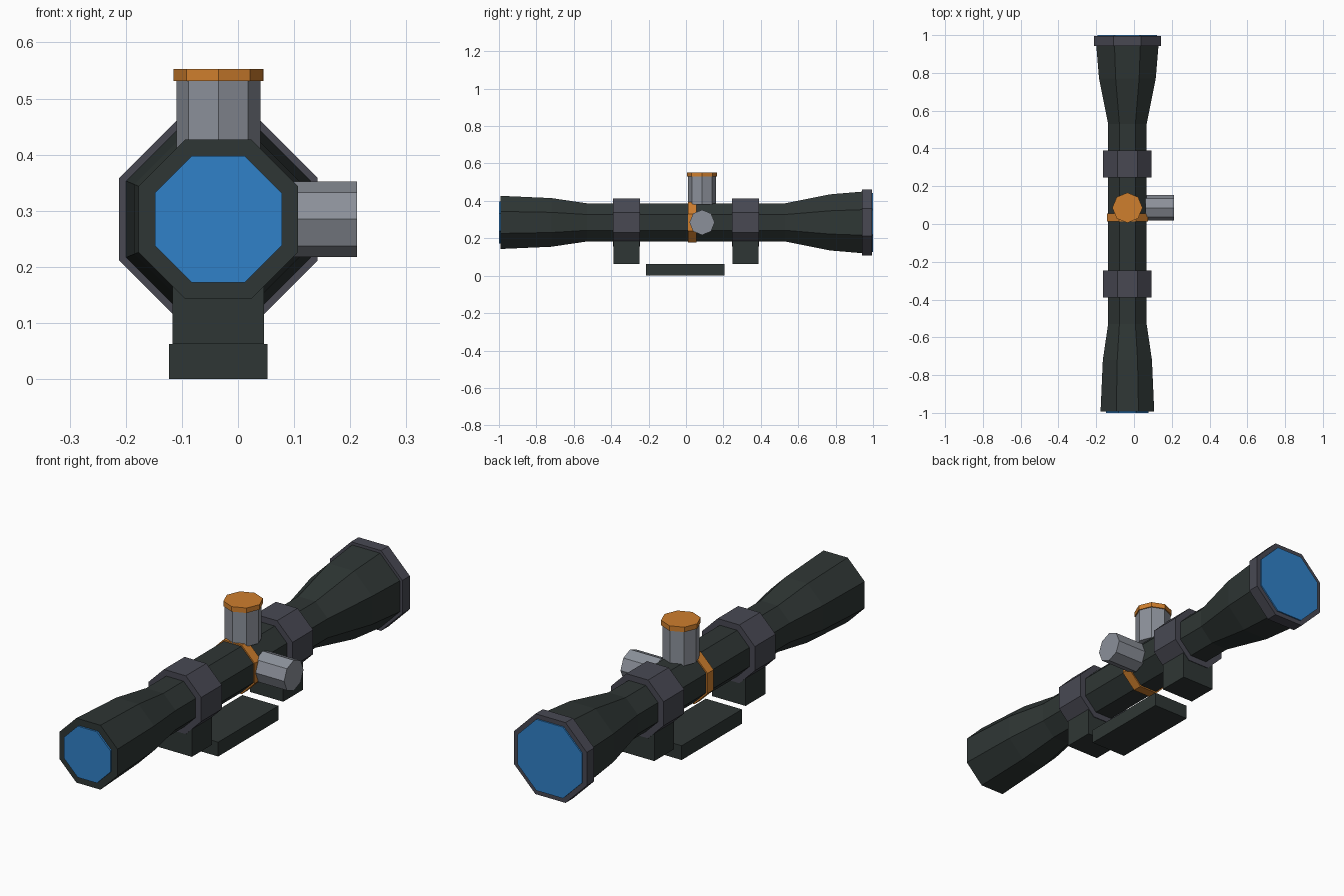
import bpy, bmesh
from math import pi, cos, sin
from mathutils import Vector

if "Cube" in bpy.data.objects:
    bpy.data.objects.remove(bpy.data.objects["Cube"], do_unlink=True)

AXIS_X, AXIS_Z = -0.035, 0.285   # optical axis
KNOB_Y = 0.086                   # both adjustment knobs sit here


def material(name, rgb):
    m = bpy.data.materials.new(name)
    m.use_nodes = True
    color = (*rgb, 1.0)
    m.diffuse_color = color
    m.node_tree.nodes["Principled BSDF"].inputs["Base Color"].default_value = color
    return m


DARK = material("dark_green_grey", (0.028, 0.037, 0.035))
RING = material("slate_grey", (0.065, 0.066, 0.086))
METAL = material("light_metal", (0.26, 0.28, 0.32))
ORANGE = material("orange", (0.62, 0.21, 0.027))
GLASS = material("blue_glass", (0.03, 0.22, 0.58))


def finish(name, bm, mat):
    bmesh.ops.recalc_face_normals(bm, faces=bm.faces)
    mesh = bpy.data.meshes.new(name)
    bm.to_mesh(mesh)
    bm.free()
    mesh.materials.append(mat)
    obj = bpy.data.objects.new(name, mesh)
    bpy.context.collection.objects.link(obj)
    return obj


def lathe(name, profile, mat, axis="Y", center=(AXIS_X, 0, AXIS_Z), flats=True):
    """Eight-sided solid from (position, size) pairs along an axis.
    With flats, size is the distance to the flats; otherwise to the corners."""
    bm = bmesh.new()
    turn = pi / 8 if flats else 0
    grow = 1 / cos(pi / 8) if flats else 1
    loops = []
    for pos, size in profile:
        loop = []
        for i in range(8):
            a = i * pi / 4 + turn
            u, v = size * grow * cos(a), size * grow * sin(a)
            co = {"X": (pos, u, v), "Y": (u, pos, v), "Z": (u, v, pos)}[axis]
            loop.append(bm.verts.new(Vector(co) + Vector(center)))
        loops.append(loop)
    for a, b in zip(loops, loops[1:]):
        for i in range(8):
            j = (i + 1) % 8
            bm.faces.new((a[i], a[j], b[j], b[i]))
    bm.faces.new(loops[0])
    bm.faces.new(loops[-1])
    return finish(name, bm, mat)


def box(name, center, size, mat):
    bm = bmesh.new()
    bmesh.ops.create_cube(bm, size=1)
    bmesh.ops.scale(bm, vec=size, verts=bm.verts)
    bmesh.ops.translate(bm, vec=center, verts=bm.verts)
    return finish(name, bm, mat)


# Main tube with flared eyepiece (front) and objective bell (back)
lathe("scope_tube", [(-0.992, 0.142), (-0.72, 0.13), (-0.53, 0.102),
                     (0.53, 0.102), (0.77, 0.15), (0.96, 0.166)], DARK)
lathe("objective_rim", [(0.942, 0.177), (0.994, 0.177)], RING)

# Lenses, slightly proud of the ends
lathe("eyepiece_lens", [(-1.0, 0.113), (-0.991, 0.113)], GLASS)
lathe("objective_lens", [(0.993, 0.157), (1.0, 0.157)], GLASS)

# Mounting rings with their feet
for side, y in (("front", -0.318), ("back", 0.318)):
    lathe(side + "_mount_ring", [(y - 0.072, 0.1285), (y + 0.072, 0.1285)], RING)
    box(side + "_mount_foot", (AXIS_X, y, 0.128), (0.163, 0.139, 0.13), DARK)

# Base rail
box("base_rail", (AXIS_X, -0.004, 0.0315), (0.176, 0.42, 0.063), DARK)

# Accent band around the tube
lathe("accent_band", [(0.012, 0.108), (0.055, 0.108)], ORANGE)

# Top turret with cap, and side knob
lathe("top_turret", [(0.38, 0.075), (0.532, 0.075)], METAL, "Z",
      (AXIS_X, KNOB_Y, 0), flats=False)
lathe("turret_cap", [(0.531, 0.08), (0.553, 0.08)], ORANGE, "Z",
      (AXIS_X, KNOB_Y, 0), flats=False)
lathe("side_knob", [(0.06, 0.0675), (0.212, 0.0675)], METAL, "X",
      (0, KNOB_Y, AXIS_Z), flats=False)
